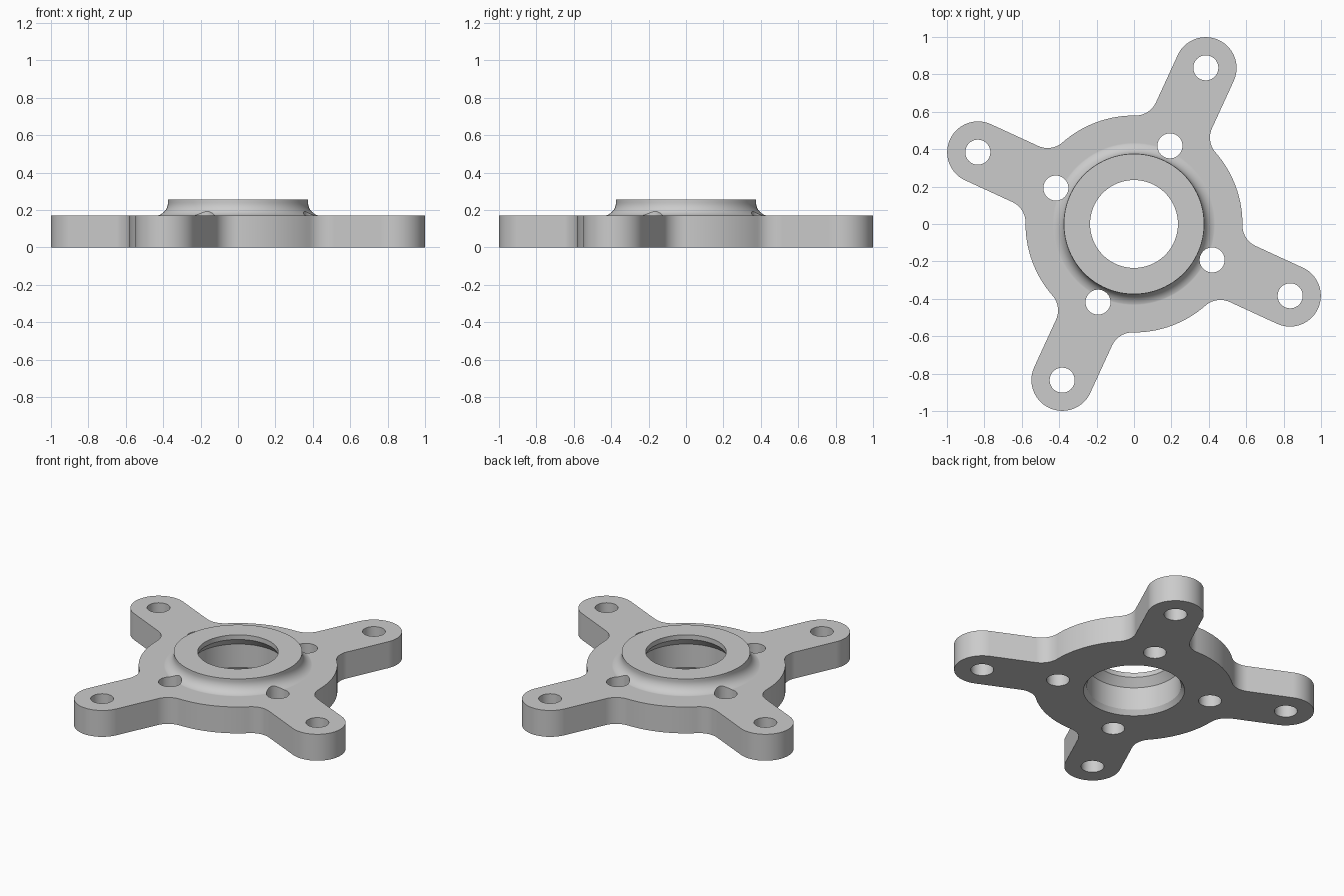
import bpy, bmesh
from math import sin, cos, pi, radians, sqrt, atan2, asin
from mathutils import Vector

cube = bpy.data.objects.get("Cube")
if cube:
    bpy.data.objects.remove(cube, do_unlink=True)

# Main dimensions
THICK, TOP = 0.17, 0.255
HUB_R, ARM_R, ARM_REACH, FILLET = 0.58, 0.165, 0.919, 0.12
ARM_ANGLE = radians(65.3)
HOLE_R, INNER_REACH = 0.067, 0.46

steel = bpy.data.materials.new("light grey metal")
steel.use_nodes = True
grey = (0.6, 0.6, 0.6, 1)
steel.diffuse_color = grey
steel.node_tree.nodes["Principled BSDF"].inputs["Base Color"].default_value = grey


def make_object(name, bm):
    bmesh.ops.recalc_face_normals(bm, faces=bm.faces)
    mesh = bpy.data.meshes.new(name)
    bm.to_mesh(mesh)
    bm.free()
    mesh.materials.append(steel)
    obj = bpy.data.objects.new(name, mesh)
    bpy.context.collection.objects.link(obj)
    return obj


def arc(cx, cy, r, start, end, steps):
    angles = [start + (end - start) * i / steps for i in range(steps + 1)]
    return [Vector((cx + r * cos(a), cy + r * sin(a))) for a in angles]


def extrude(name, outline, z0, z1):
    bm = bmesh.new()
    face = bm.faces.new([bm.verts.new((p.x, p.y, z0)) for p in outline])
    new = bmesh.ops.extrude_face_region(bm, geom=[face])["geom"]
    verts = [v for v in new if isinstance(v, bmesh.types.BMVert)]
    bmesh.ops.translate(bm, verts=verts, vec=(0, 0, z1 - z0))
    return make_object(name, bm)


def lathe(name, profile, steps=96):
    bm = bmesh.new()
    rings = [[bm.verts.new((r * cos(2 * pi * i / steps), r * sin(2 * pi * i / steps), z))
              for i in range(steps)] for r, z in profile]
    for low, high in zip(rings, rings[1:]):
        for i in range(steps):
            j = (i + 1) % steps
            bm.faces.new((low[i], low[j], high[j], high[i]))
    bm.faces.new(rings[0])
    bm.faces.new(rings[-1])
    return make_object(name, bm)


def combine(target, other, operation):
    mod = target.modifiers.new(operation, 'BOOLEAN')
    mod.operation = operation
    mod.solver = 'EXACT'
    mod.object = other
    bpy.context.view_layer.objects.active = target
    bpy.ops.object.modifier_apply(modifier=mod.name)
    bpy.data.objects.remove(other, do_unlink=True)


# Plate outline: one arm with blended roots and a hub arc, repeated four times
side = ARM_R + FILLET
along = sqrt((HUB_R + FILLET) ** 2 - side ** 2)
root = atan2(side, along)
sector = arc(along, -side, FILLET, pi - root, pi / 2, 10)
sector += arc(ARM_REACH - 0.001, 0, ARM_R, -pi / 2, pi / 2, 28)
sector += arc(along, side, FILLET, -pi / 2, -pi + root, 10)
sector += arc(0, 0, HUB_R, root, pi / 2 - root, 16)[1:-1]
outline = []
for k in range(4):
    a = ARM_ANGLE + k * pi / 2
    outline += [Vector((p.x * cos(a) - p.y * sin(a), p.x * sin(a) + p.y * cos(a)))
                for p in sector]
plate = extrude("four_arm_flange", outline, 0, THICK)

# Raised collar with a hollow curve flowing into the plate
curve = arc(0.445, 0.239, 0.07, 1.5 * pi, pi, 12)
collar = lathe("collar", [(0.445, 0.08)] + [tuple(p) for p in curve] + [(0.375, TOP)])
combine(plate, collar, 'UNION')

# Stepped central bore with chamfers
bore = lathe("bore_cutter", [(0.302, -0.01), (0.275, 0.03), (0.275, 0.177),
                             (0.235, 0.225), (0.235, TOP + 0.1)])
combine(plate, bore, 'DIFFERENCE')

# Bolt holes at the arm tips and around the collar
for k in range(4):
    a = ARM_ANGLE + k * pi / 2
    for reach in (ARM_REACH, INNER_REACH):
        circle = arc(reach * cos(a), reach * sin(a), HOLE_R, 0, 2 * pi, 40)[:-1]
        combine(plate, extrude("hole_cutter", circle, -0.1, TOP + 0.1), 'DIFFERENCE')

# Smooth the curved walls and keep the rims crisp
bpy.ops.object.select_all(action='DESELECT')
plate.select_set(True)
bpy.context.view_layer.objects.active = plate
bpy.ops.object.shade_smooth_by_angle(angle=radians(30))
weighted = plate.modifiers.new("even_shading", 'WEIGHTED_NORMAL')
weighted.keep_sharp = True
